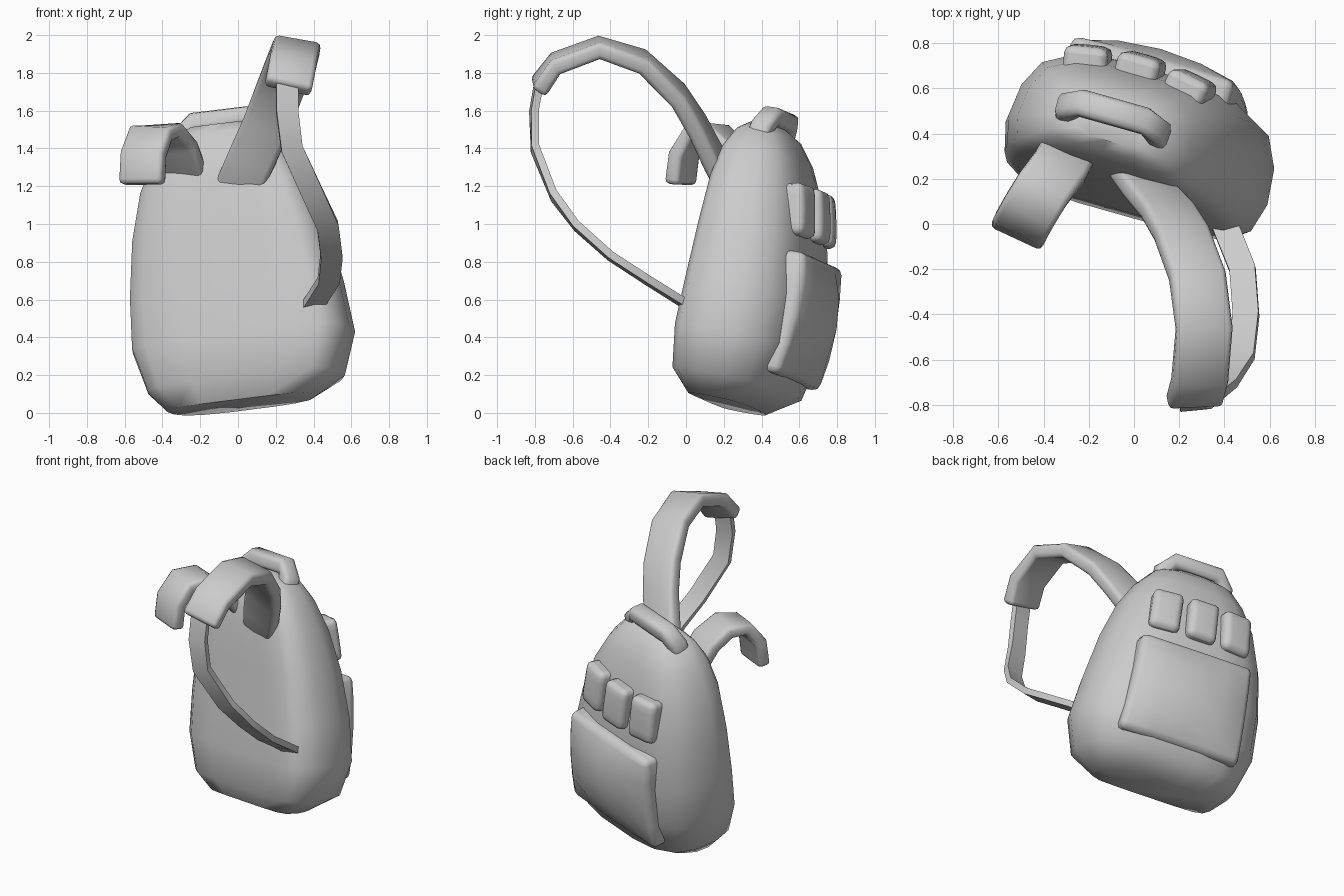
import bpy, bmesh, math
from mathutils import Vector, Matrix

if "Cube" in bpy.data.objects:
    bpy.data.objects.remove(bpy.data.objects["Cube"])

grey = bpy.data.materials.new("plain_grey")
grey.diffuse_color = (0.6, 0.6, 0.6, 1)
grey.use_nodes = True
grey.node_tree.nodes["Principled BSDF"].inputs["Base Color"].default_value = grey.diffuse_color

# Bag frame: u = width, v = depth from the strap panel, h = height
ROT = (Matrix.Rotation(math.radians(-17), 4, 'Z')
       @ Matrix.Rotation(math.radians(-10), 4, 'X')
       @ Matrix.Rotation(math.radians(-7), 4, 'Y'))
BAG = Matrix.Translation((-0.054, -0.02, 0.1)) @ ROT


def finish(bm, name, matrix=Matrix(), bevel=0.0, angle=35):
    """Round the hard edges, then turn the bmesh into a smooth-shaded object."""
    bmesh.ops.recalc_face_normals(bm, faces=bm.faces[:])
    if bevel:
        hard = [e for e in bm.edges if e.calc_face_angle(0) > 0.9]
        bmesh.ops.bevel(bm, geom=hard, offset=bevel, segments=2, profile=0.5,
                        affect='EDGES', clamp_overlap=True)
    bm.transform(matrix)
    bmesh.ops.recalc_face_normals(bm, faces=bm.faces[:])
    me = bpy.data.meshes.new(name)
    bm.to_mesh(me)
    bm.free()
    me.materials.append(grey)
    ob = bpy.data.objects.new(name, me)
    bpy.context.collection.objects.link(ob)
    bpy.ops.object.select_all(action='DESELECT')
    ob.select_set(True)
    bpy.context.view_layer.objects.active = ob
    bpy.ops.object.shade_smooth_by_angle(angle=math.radians(angle))
    return ob


def loft(rings):
    """Skin a list of closed point rings and cap both ends."""
    bm = bmesh.new()
    rows = [[bm.verts.new(p) for p in ring] for ring in rings]
    n = len(rows[0])
    for a, b in zip(rows, rows[1:]):
        for i in range(n):
            bm.faces.new((a[i], a[(i + 1) % n], b[(i + 1) % n], b[i]))
    bm.faces.new(rows[0])
    bm.faces.new(rows[-1])
    return bm


def ribbon(name, path, side_start, side_end, width, thick, matrix=Matrix(), bevel=0.0):
    """Sweep a flat band along a path; its width direction blends end to end."""
    pts = [Vector(p) for p in path]
    s0, s1 = Vector(side_start), Vector(side_end)
    last = len(pts) - 1
    rings = []
    for i, p in enumerate(pts):
        t = (pts[min(i + 1, last)] - pts[max(i - 1, 0)]).normalized()
        s = s0.lerp(s1, min(1, 1.2 * i / last))
        s = (s - t * s.dot(t)).normalized()
        n = s.cross(t)
        rings.append([p + s * (a * width / 2) + n * (b * thick / 2)
                      for a, b in ((-1, -1), (1, -1), (1, 1), (-1, 1))])
    return finish(loft(rings), name, matrix, bevel, angle=50)


def cushion(name, size, matrix, bulge, bevel, taper=0.0):
    """Rounded box whose outer (+v) face swells in the middle."""
    bm = bmesh.new()
    bmesh.ops.create_cube(bm, size=1)
    bmesh.ops.subdivide_edges(bm, edges=bm.edges[:], cuts=3, use_grid_fill=True)
    for vert in bm.verts:
        x, y, z = vert.co * 2
        swell = bulge * (1 - x * x * 0.8) * (1 - z * z) if y > 0 else 0
        vert.co = (x * size[0] / 2 * (1 - taper * z), y * size[1] / 2 + swell * y,
                   z * size[2] / 2)
    return finish(bm, name, matrix, bevel, angle=50)


# Main bag: D-shaped sections stacked from base to crown
half = [(0, 0), (0.45, 0), (0.8, 0.025), (0.94, 0.11), (1, 0.33), (0.97, 0.6),
        (0.86, 0.82), (0.62, 0.95), (0.3, 1), (0, 1)]
section = half + [(-a, b) for a, b in half[-2:0:-1]]
# height, side shift, half width, front, rear
levels = [(-0.01, 0, 0.40, 0.12, 0.42), (0.10, 0.03, 0.53, 0.04, 0.59),
          (0.33, 0.03, 0.60, 0.02, 0.63), (0.60, 0.015, 0.575, 0.015, 0.62),
          (0.90, 0.005, 0.525, 0.01, 0.56), (1.15, 0, 0.45, 0.005, 0.485),
          (1.32, 0, 0.36, 0.02, 0.41), (1.43, 0, 0.27, 0.06, 0.33),
          (1.48, 0, 0.15, 0.1, 0.25)]
finish(loft([[(c + a * w, f + b * (r - f), h) for a, b in section]
             for h, c, w, f, r in levels]), "bag_body", BAG, angle=50)

# Large rear pocket
cushion("rear_pocket", (0.78, 0.15, 0.66),
        BAG @ Matrix.Translation((0.015, 0.555, 0.5)), 0.1, 0.05, taper=0.04)

# Three small pouches wrapped around the upper back
for i, label in ((-1, "left"), (0, "middle"), (1, "right")):
    place = (BAG @ Matrix.Translation((0.235 * i, 0.52 - 0.025 * abs(i), 1.05))
             @ Matrix.Rotation(math.radians(-10 * i), 4, 'Z')
             @ Matrix.Rotation(math.radians(13), 4, 'X'))
    cushion("pouch_" + label, (0.195, 0.13, 0.28), place, 0.008, 0.035)

# Carry handle on the crown
arch = [(-0.21, 0.18, 1.34), (-0.21, 0.2, 1.46), (-0.15, 0.22, 1.525)]
arch += [(-u, v, h) for u, v, h in reversed(arch)]
ribbon("carry_handle", arch, (0, 1, 0), (0, 1, 0), 0.12, 0.1, BAG, 0.03)

# Right shoulder strap: padded upper half and thin lower band
ribbon("right_strap_pad",
       [(-0.05, 0.31, 1.06), (0.07, 0.15, 1.34), (0.15, 0.06, 1.52), (0.21, -0.04, 1.68),
        (0.28, -0.23, 1.86), (0.31, -0.46, 1.935), (0.29, -0.69, 1.85), (0.265, -0.785, 1.72)],
       (0.85, -0.1, -0.52), (1, 0.12, -0.12), 0.25, 0.09, bevel=0.025)
ribbon("right_strap_band",
       [(0.26, -0.78, 1.74), (0.26, -0.805, 1.6), (0.285, -0.8, 1.4), (0.4, -0.7, 1.15),
        (0.475, -0.58, 0.99), (0.495, -0.4, 0.83), (0.48, -0.2, 0.7), (0.40, 0, 0.575),
        (0.35, 0.08, 0.53)],
       (1, 0.1, 0), (1, 0.1, 0.1), 0.115, 0.04)

# Left shoulder strap: short padded stub
ribbon("left_strap_pad",
       [(-0.27, 0.36, 1.22), (-0.33, 0.25, 1.40), (-0.40, 0.16, 1.49),
        (-0.46, 0.06, 1.48), (-0.50, -0.01, 1.37), (-0.508, -0.03, 1.21)],
       (0.9, -0.4, 0), (0.9, -0.42, 0), 0.25, 0.085, bevel=0.025)
